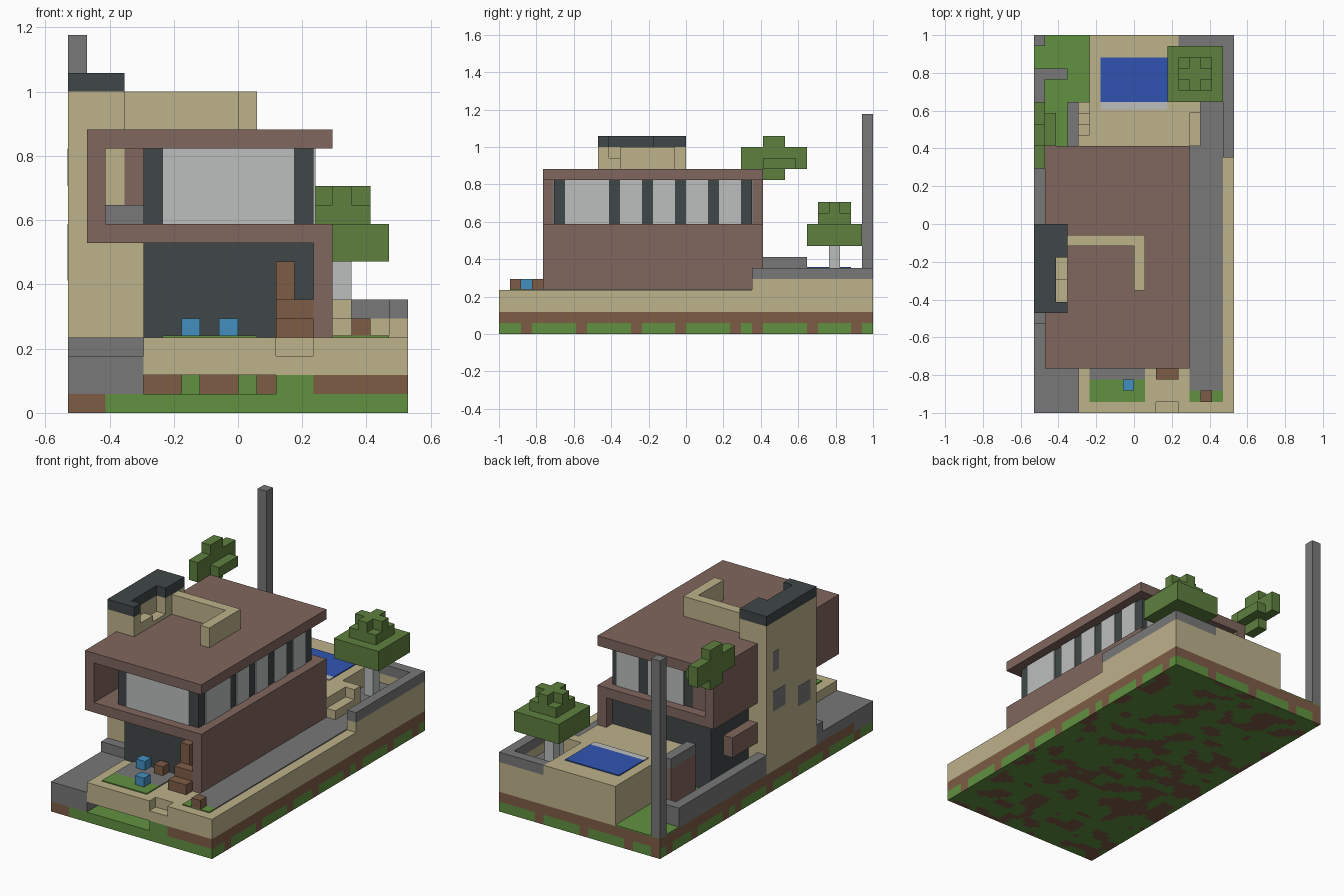
import bpy
import bmesh
from mathutils import Vector, noise

if "Cube" in bpy.data.objects:
    bpy.data.objects.remove(bpy.data.objects["Cube"])

UNIT = 2 / 34
ORIGIN = Vector((9, 17, 0))


def material(name, *rgb):
    """Flat material from display colour, stored as linear values."""
    linear = [((c / 255 + 0.055) / 1.055) ** 2.4 for c in rgb] + [1]
    mat = bpy.data.materials.new(name)
    mat.use_nodes = True
    mat.diffuse_color = linear
    mat.node_tree.nodes["Principled BSDF"].inputs["Base Color"].default_value = linear
    return mat


tan = material("sandstone tan", 190, 178, 139)
siding = material("siding brown", 128, 102, 94)
dark = material("slate dark", 64, 71, 72)
gray = material("paving gray", 120, 120, 120)
pale = material("glass pale gray", 188, 190, 190)
leaf = material("leaf green", 94, 128, 63)
grass = material("grass green", 97, 145, 64)
soil = material("soil brown", 126, 92, 70)
water = material("pool blue", 49, 84, 178)
sky = material("planter blue", 68, 143, 192)


def finish(name, bm, *mats):
    for v in bm.verts:
        v.co = (v.co - ORIGIN) * UNIT
    mesh = bpy.data.meshes.new(name)
    bm.to_mesh(mesh)
    bm.free()
    for mat in mats:
        mesh.materials.append(mat)
    obj = bpy.data.objects.new(name, mesh)
    bpy.context.collection.objects.link(obj)
    return obj


def box(name, mat, low, high):
    """Block between two corners, in grid units."""
    low, high = Vector(low), Vector(high)
    bm = bmesh.new()
    bmesh.ops.create_cube(bm, size=1)
    for v in bm.verts:
        v.co = (low + high) / 2 + v.co * (high - low)
    return finish(name, bm, mat)


# Ground layer: grass with soil gaps on the sides and soil blotches below
bm = bmesh.new()
bmesh.ops.create_cube(bm, size=1)
for v in bm.verts:
    v.co = Vector((9, 17, 0.5)) + v.co * Vector((18, 34, 1))
for axis, count in ((0, 36), (1, 68)):
    for i in range(1, count):
        at, normal = Vector(), Vector()
        at[axis], normal[axis] = i / 2, 1
        bmesh.ops.bisect_plane(bm, geom=bm.verts[:] + bm.edges[:] + bm.faces[:],
                               plane_co=at, plane_no=normal)
side_gaps = {2, 7, 12, 16, 21, 23, 28, 32}
back_gaps = {0, 3, 8, 13}
for face in bm.faces:
    c, n = face.calc_center_median(), face.normal
    if n.z < -0.5:
        bare = noise.noise(Vector((c.x * 0.5, c.y * 0.65, 3.3))) > 0.12
    elif abs(n.x) > 0.5:
        bare = int(c.y) in side_gaps
    elif n.y < -0.5:
        bare = c.x < 2
    else:
        bare = n.y > 0.5 and int(c.x) in back_gaps
    face.material_index = int(bare)
finish("ground", bm, grass, soil)

# Soil layer with a front recess
box("soil_layer", soil, (0, 3, 1), (18, 34, 2))
box("soil_front_right", soil, (13, 0, 1), (18, 3, 2))
box("grass_front_bank", grass, (11, 0, 1), (13, 3, 2))
for x in (6, 9):
    box("recess_grass", grass, (x, 2.9, 1), (x + 1, 3, 2))

# Stone terrace with a front notch
box("terrace_base", tan, (4, 0, 2), (18, 23, 3))
box("terrace_left", tan, (4, 0, 3), (11, 23, 4))
box("terrace_middle", tan, (11, 1, 3), (13, 23, 4))
box("terrace_right", tan, (13, 0, 3), (18, 23, 4))
box("rear_terrace", tan, (13, 23, 2), (18, 34, 4))
box("patio", tan, (5, 23, 2), (13, 34, 6))
box("patio_side", tan, (13, 23, 2), (14, 28, 6))
box("side_path", gray, (14, 2, 4), (17, 33, 4.1))
box("path_end", gray, (13, 28, 4), (14, 33, 4.1))
box("patio_step_low", tan, (14, 24, 4), (15, 27, 5))
box("patio_step_high", tan, (14, 27, 4), (15, 28, 6))

# Garden walls at the rear corner
box("right_wall", tan, (17, 23, 4), (18, 34, 5))
box("back_wall", tan, (13, 33, 4), (17, 34, 5))
box("right_wall_cap", gray, (17, 23, 5), (18, 34, 6))
box("back_wall_cap", gray, (13, 33, 5), (17, 34, 6))

# Driveway and left side garden
box("driveway", gray, (0, 0, 2), (4, 9, 3))
box("driveway_front", gray, (0, 0, 1), (4, 3, 2))
box("driveway_kerb", gray, (0, 8, 3), (4, 9, 4))
box("garden_lawn", grass, (0, 17, 2), (5, 34, 2.1))
box("garden_wall", gray, (0, 17, 2), (1, 31, 4))
box("garden_wall_return", gray, (1, 30, 2), (3, 31, 4))
box("stair_wall", siding, (3, 24, 2), (4, 28, 6))
box("stair_wall_cap", gray, (3, 24, 6), (4, 28, 7))
for i in range(4):
    box("garden_stair", tan, (4, 24 + i, 2), (5, 25 + i, 6 - i))
box("pole", gray, (0, 33, 2), (1, 34, 20))

# Pool
box("pool", water, (6, 28, 6), (12, 32, 6.1))
box("pool_edge", pale, (6, 27.3, 6), (12, 28, 6.1))

# Front yard
box("patio_paving", gray, (5, 3, 4), (10, 6, 4.1))
box("front_lawn", grass, (5, 1, 4), (10, 3, 4.1))
box("corner_lawn", grass, (14, 1, 4), (17, 2, 4.1))
box("corner_planter", soil, (15, 1, 4), (16, 2, 5))
box("blue_planter_front", sky, (8, 2, 4), (9, 3, 5))
box("blue_planter_rear", sky, (6, 5, 4), (7, 6, 5))
box("wood_planter", soil, (8, 5, 4), (9, 6, 5))
box("bench_front", soil, (11, 3, 4), (13, 4, 5))
box("bench_back", soil, (11, 4, 4), (13, 5, 6))
box("door", soil, (11, 5, 4), (12, 6, 8))

# Lower storey
box("lower_core", dark, (4, 6, 2), (13, 23, 9))
box("lower_core_left", dark, (2, 17, 2), (4, 23, 9))
box("lower_side_wall", siding, (13, 4, 4), (14, 24, 9))
box("wall_box", siding, (1, 17, 5), (2, 21, 7))

# Upper storey
box("floor_slab", siding, (1, 4, 9), (14, 24, 10))
box("roof", siding, (1, 4, 14), (14, 24, 15))
box("left_wall_front", siding, (1, 4, 10), (2, 9, 14))
box("left_wall_rear", siding, (1, 17, 10), (2, 24, 14))
box("left_room", siding, (2, 17, 10), (4, 23, 14))
box("balcony_wall", siding, (3, 9, 10), (4, 17, 14))
box("balcony_bench", gray, (2, 8, 10), (4, 9, 11))
box("glass_core", dark, (4, 5, 10), (13, 23, 14))

# Window panes
box("front_pane", pale, (5, 4.9, 10), (12, 5, 14))
for start, end in ((6, 10), (11, 13), (14, 16), (17, 19), (20, 22)):
    box("side_pane", pale, (13, start, 10), (13.1, end, 14))
for start, end in ((5, 9), (10, 12.5)):
    box("back_pane", pale, (start, 23, 10), (end, 23.1, 14))

# Stair tower with open cap
box("tower_base", tan, (0, 9, 2), (4, 17, 9))
box("tower_shaft", tan, (0, 9, 9), (3, 17, 15))
box("tower_top", tan, (0, 9, 15), (2, 17, 17))
box("tower_top_front", tan, (2, 9, 15), (3, 10, 17))
box("tower_top_rear", tan, (2, 14, 15), (3, 17, 17))
box("tower_step_high", tan, (2, 10, 15), (3, 12, 16))
box("tower_step_low", tan, (2, 12, 15), (3, 14, 15.4))
box("tower_cap", dark, (0, 9, 17), (2, 17, 18))
box("tower_cap_front", dark, (2, 9, 17), (3, 10, 18))
box("tower_cap_rear", dark, (2, 14, 17), (3, 17, 18))
box("tower_window_top", gray, (-0.02, 15, 12), (0, 16, 14))
box("tower_window_middle", gray, (-0.02, 14, 8), (0, 16, 10))
box("tower_window_low", gray, (-0.02, 10, 7), (0, 12, 9))

# Roof parapet
box("parapet_rear", tan, (3, 15, 15), (10, 16, 17))
box("parapet_side", tan, (9, 11, 15), (10, 15, 17))

# Garden tree
box("tree_trunk", pale, (14, 30, 4), (15, 31, 8))
box("tree_crown", leaf, (12, 28, 8), (17, 33, 10))
box("tree_crown_middle", leaf, (13, 29, 10), (16, 32, 11))
box("tree_top_across", leaf, (13, 30, 11), (16, 31, 12))
box("tree_top_along", leaf, (14, 29, 11), (15, 32, 12))

# High foliage at the left edge
box("foliage", leaf, (0, 22, 15), (1, 28, 17))
box("foliage_bulge", leaf, (1, 24, 15), (2, 27, 16))
box("foliage_top", leaf, (0, 24, 17), (1, 26, 18))
box("foliage_bottom", leaf, (0, 24, 14), (1, 26, 15))
